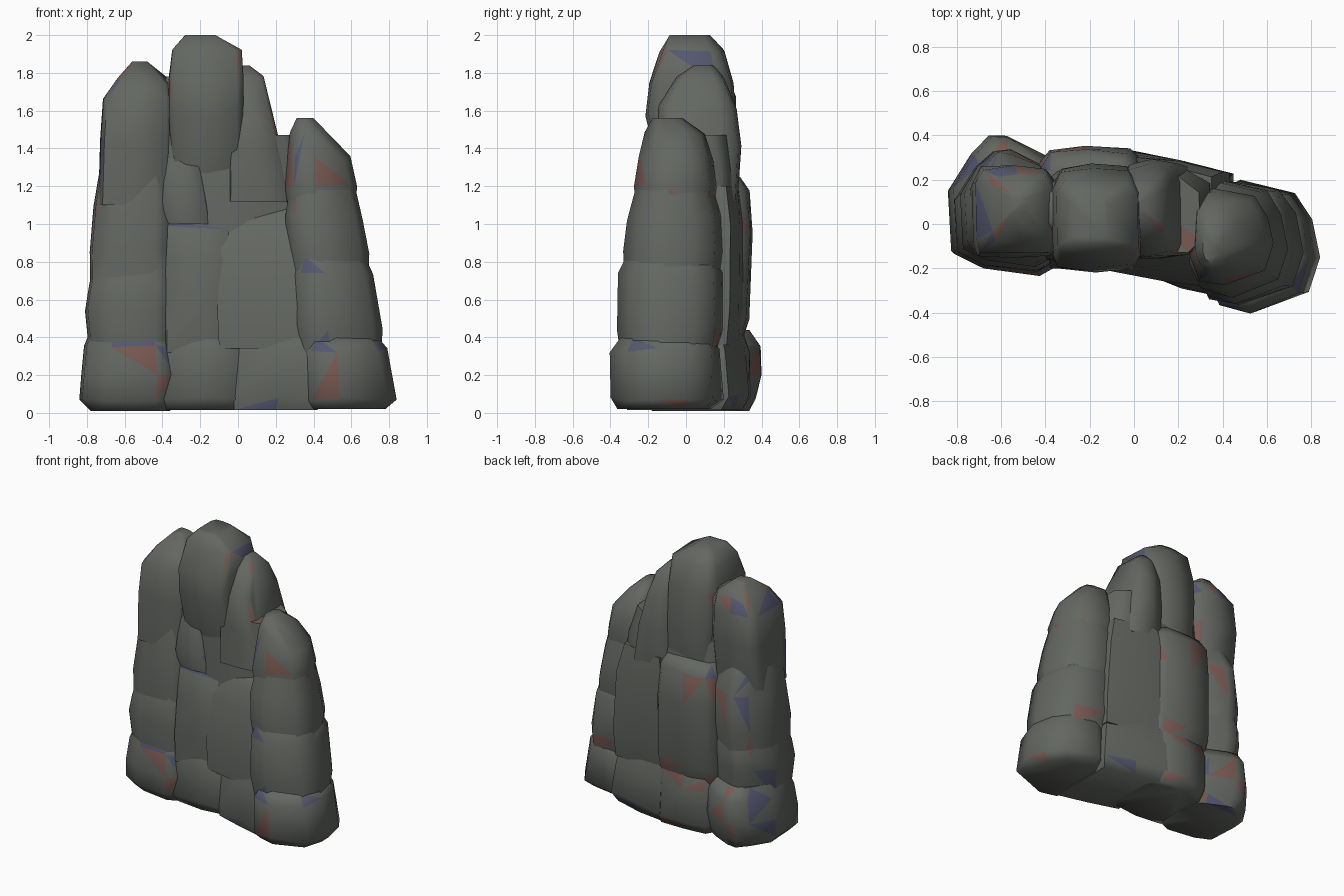
import bpy, bmesh, random, math

random.seed(7)

# plan outlines (x, y), stretched to the extents given at each level
BLOCK = [(.06, .03), (.5, 0), (.92, .03), (1, .15), (.99, .8), (.86, .97), (.45, 1), (.1, .96), (0, .8), (.01, .15)]
RIGHT = [(0, .3), (.12, .06), (.42, 0), (.9, .16), (1, .42), (.93, .72), (.78, .93), (.3, 1), (.05, .9)]
LEFT = [(.03, .17), (.3, .06), (.8, 0), (1, .1), (1, .78), (.85, .86), (.52, .99), (.36, 1), (.2, .87), (0, .62)]
SLANT = [(0, .22), (.5, .1), (1, 0), (1, .84), (.5, .95), (0, 1)]


def material(name, color):
    mat = bpy.data.materials.new(name)
    mat.diffuse_color = (*color, 1)
    return mat


stone = [material("grey_stone", (.125, .135, .12)),
         material("reddish_stone", (.19, .10, .085)),
         material("bluish_stone", (.09, .095, .16))]
rocks = []


def rock(name, outline, levels, jitter=.01):
    """Convex boulder around stacked outlines; level = (z, x0, x1, y0, y1)."""
    bm = bmesh.new()
    for i, (z, x0, x1, y0, y1) in enumerate(levels):
        zj = 0 if i in (0, len(levels) - 1) else jitter * 1.5
        for u, v in outline:
            bm.verts.new((x0 + u * (x1 - x0) + random.uniform(-jitter, jitter) * (.15 < u < .85),
                          y0 + v * (y1 - y0) + random.uniform(-jitter, jitter),
                          z + random.uniform(-zj, zj)))
    bmesh.ops.convex_hull(bm, input=bm.verts[:])
    bmesh.ops.delete(bm, geom=[v for v in bm.verts if not v.link_faces], context='VERTS')
    bmesh.ops.recalc_face_normals(bm, faces=bm.faces[:])
    # scattered reddish and bluish facets
    for f in bm.faces:
        f.material_index = random.choices((0, 1, 2), (90, 5, 5))[0] if f.calc_area() < .02 else 0
    mesh = bpy.data.meshes.new(name)
    bm.to_mesh(mesh)
    bm.free()
    for mat in stone:
        mesh.materials.append(mat)
    ob = bpy.data.objects.new(name, mesh)
    bpy.context.collection.objects.link(ob)
    rocks.append(ob)


# left column
rock("left_base", LEFT, [(.01, -.78, -.36, -.18, .33), (.07, -.84, -.34, -.22, .37),
                         (.2, -.83, -.33, -.24, .405), (.35, -.815, -.34, -.22, .395),
                         (.44, -.78, -.37, -.18, .33)], .006)
rock("left_lower", LEFT, [(.34, -.79, -.35, -.2, .29), (.55, -.81, -.34, -.22, .32),
                          (.68, -.79, -.35, -.20, .33), (.82, -.76, -.37, -.16, .29)])
rock("left_middle", LEFT, [(.55, -.78, -.36, -.19, .3), (.85, -.785, -.35, -.2, .335),
                           (1.1, -.765, -.35, -.17, .32), (1.3, -.73, -.37, -.13, .22)])
rock("left_top", BLOCK, [(1.1, -.74, -.36, -.15, .22), (1.45, -.73, -.345, -.15, .27),
                         (1.67, -.715, -.35, -.13, .26), (1.76, -.64, -.37, -.08, .23),
                         (1.86, -.56, -.48, .05, .14)])

# middle column
rock("middle_base_left", BLOCK, [(.015, -.4, .06, -.18, .3), (.08, -.42, .06, -.215, .335),
                                 (.33, -.42, .06, -.21, .335), (.42, -.4, .05, -.17, .3)])
rock("middle_base_right", SLANT, [(.015, -.02, .42, -.31, .29), (.08, -.02, .45, -.35, .325),
                                  (.32, -.02, .42, -.34, .32), (.42, -.02, .4, -.29, .28)])
rock("front_slab_left", BLOCK, [(.32, -.4, .02, -.19, .1), (.55, -.4, .02, -.205, .1),
                                (.8, -.4, 0, -.185, .1), (.98, -.39, -.03, -.15, .1),
                                (1.06, -.38, -.06, -.1, .1)])
rock("front_slab_right", SLANT, [(.34, -.1, .36, -.29, .1), (.55, -.11, .34, -.29, .1),
                                 (.85, -.09, .3, -.24, .1), (1.02, -.06, .27, -.18, .1),
                                 (1.1, -.03, .25, -.12, .1)])
rock("back_slab", BLOCK, [(.38, -.43, .06, -.05, .29), (.5, -.44, .07, -.05, .34),
                          (.95, -.43, .05, -.05, .345), (1.18, -.42, .03, -.05, .33),
                          (1.25, -.38, -.01, 0, .29)])
rock("back_slab_right", SLANT, [(.36, 0, .42, -.1, .27), (.55, 0, .43, -.12, .31),
                                (1, 0, .4, -.12, .3), (1.2, .02, .35, -.08, .27)])
rock("core", BLOCK, [(.3, -.45, .4, -.13, .22), (.9, -.45, .37, -.14, .24),
                     (1.25, -.42, .35, -.12, .25), (1.47, -.4, .3, -.13, .22)])
rock("upper_core", BLOCK, [(1.2, -.42, .1, -.13, .22), (1.5, -.42, .1, -.11, .22),
                           (1.72, -.41, .06, -.06, .2), (1.78, -.38, .03, 0, .17)])
rock("middle_ledge", BLOCK, [(1.0, -.4, -.14, -.15, .1), (1.12, -.41, -.16, -.16, .1),
                             (1.35, -.39, -.2, -.14, .1), (1.45, -.37, -.22, -.1, .1)])
rock("summit", BLOCK, [(1.2, -.35, .02, -.12, .25), (1.42, -.36, .02, -.16, .265),
                       (1.58, -.37, .03, -.21, .27), (1.75, -.37, .03, -.2, .25),
                       (1.92, -.35, .02, -.14, .2), (2.0, -.28, -.12, -.09, .13)])
rock("summit_shoulder", BLOCK, [(1.12, -.06, .29, -.16, .27), (1.4, -.05, .23, -.16, .285),
                                (1.62, -.05, .175, -.14, .26), (1.77, -.05, .135, -.05, .2),
                                (1.84, -.05, .06, .04, .15)])

# right column
rock("right_base", RIGHT, [(.02, .36, .78, -.36, .13), (.07, .33, .84, -.405, .19),
                           (.33, .33, .79, -.40, .18), (.4, .37, .74, -.35, .14)])
rock("right_lower", RIGHT, [(.3, .31, .76, -.35, .16), (.45, .28, .765, -.37, .2),
                            (.73, .28, .715, -.365, .19), (.83, .31, .67, -.32, .14)])
rock("right_middle", RIGHT, [(.68, .28, .69, -.32, .17), (.85, .26, .695, -.335, .19),
                             (1.03, .25, .66, -.32, .18), (1.24, .28, .61, -.25, .13)])
rock("right_top", RIGHT, [(1.02, .27, .62, -.26, .14), (1.2, .25, .63, -.275, .155),
                          (1.35, .26, .595, -.24, .135), (1.48, .275, .48, -.21, .09),
                          (1.56, .31, .4, -.17, -.02)])

# soft rocky shading, only the hardest breaks stay sharp
bpy.ops.object.select_all(action='DESELECT')
for ob in rocks:
    ob.select_set(True)
bpy.context.view_layer.objects.active = rocks[0]
bpy.ops.object.shade_smooth_by_angle(angle=math.radians(60))
